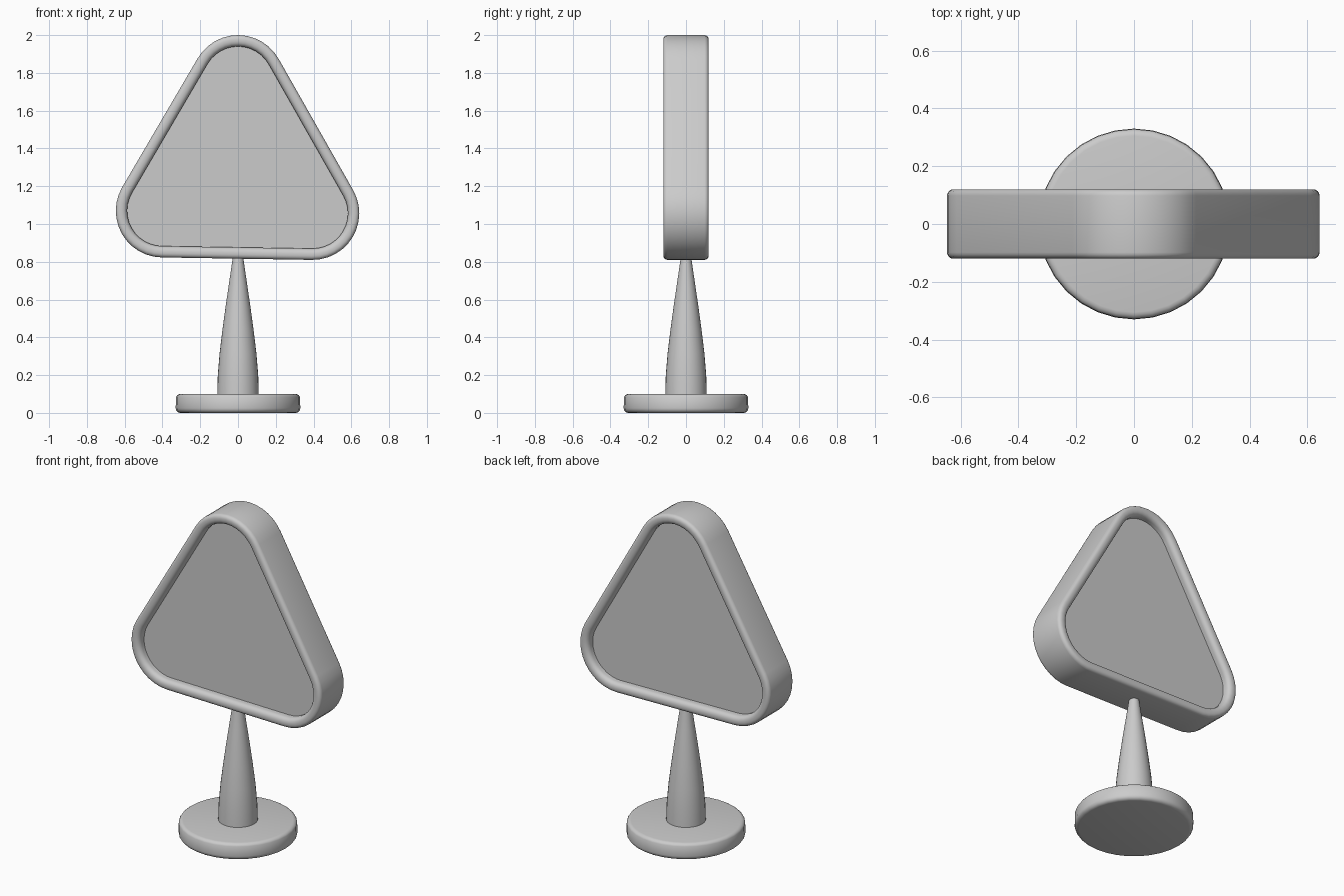
import bpy, bmesh, math
from mathutils import Vector

if "Cube" in bpy.data.objects:
    bpy.data.objects.remove(bpy.data.objects["Cube"])


def skin(name, rings, closed=False, caps=True):
    """Join equal-length rings of points into one smooth-shaded object."""
    bm = bmesh.new()
    loops = [[bm.verts.new(p) for p in ring] for ring in rings]
    pairs = list(zip(loops, loops[1:]))
    if closed:
        pairs.append((loops[-1], loops[0]))
    for a, b in pairs:
        for i in range(len(a)):
            j = (i + 1) % len(a)
            bm.faces.new((a[i], a[j], b[j], b[i]))
    if caps:
        bm.faces.new(loops[0])
        bm.faces.new(loops[-1])
    bmesh.ops.recalc_face_normals(bm, faces=bm.faces)
    mesh = bpy.data.meshes.new(name)
    bm.to_mesh(mesh)
    bm.free()
    ob = bpy.data.objects.new(name, mesh)
    bpy.context.collection.objects.link(ob)
    bpy.ops.object.select_all(action='DESELECT')
    ob.select_set(True)
    bpy.context.view_layer.objects.active = ob
    bpy.ops.object.shade_smooth_by_angle(angle=math.radians(35))
    return ob


def circle(r, z, n=32):
    return [(r * math.cos(math.tau * i / n), r * math.sin(math.tau * i / n), z)
            for i in range(n)]


def arc(cx, cy, r, a0, a1, n=4):
    """Points of a rounded profile corner, angles in degrees."""
    angles = [math.radians(a0 + (a1 - a0) * i / n) for i in range(n + 1)]
    return [(cx + r * math.cos(a), cy + r * math.sin(a)) for a in angles]


# Rounded triangle, counter-clockwise: lower left, lower right, top
CORNERS = [Vector((-0.4, 1.07)), Vector((0.395, 1.057)), Vector((0, 1.753))]
RADIUS = 0.247


def triangle(inset, y, steps=12):
    points = []
    for k, c in enumerate(CORNERS):
        d_in = c - CORNERS[k - 1]
        d_out = CORNERS[(k + 1) % 3] - c
        a0 = math.atan2(-d_in.x, d_in.y)
        a1 = math.atan2(-d_out.x, d_out.y)
        sweep = (a1 - a0) % math.tau
        r = RADIUS - inset
        for i in range(steps + 1):
            a = a0 + sweep * i / steps
            points.append((c.x + r * math.cos(a), y, c.y + r * math.sin(a)))
    return points


# Round base
base_profile = arc(0.305, 0.025, 0.025, -90, 0) + arc(0.305, 0.075, 0.025, 0, 90)[1:]
skin("base", [circle(r, z) for r, z in base_profile])

# Tapered post
post_profile = [(0.11, 0.09), (0.107, 0.2), (0.097, 0.32), (0.081, 0.45),
                (0.066, 0.56), (0.05, 0.67), (0.028, 0.82), (0.027, 0.83)]
skin("post", [circle(r, z) for r, z in post_profile])

# Sign frame: rounded lip on both faces, given as (inset, y)
half = [(0.06, -0.065)] + arc(0.032, -0.092, 0.028, 0, -90) \
    + arc(0.022, -0.098, 0.022, -90, -180)
frame_profile = half + [(i, -y) for i, y in reversed(half)]
skin("sign_frame", [triangle(i, y) for i, y in frame_profile],
     closed=True, caps=False)

# Recessed panel, flat on front and back
skin("sign_panel", [triangle(0.059, -0.07), triangle(0.059, 0.07)])
